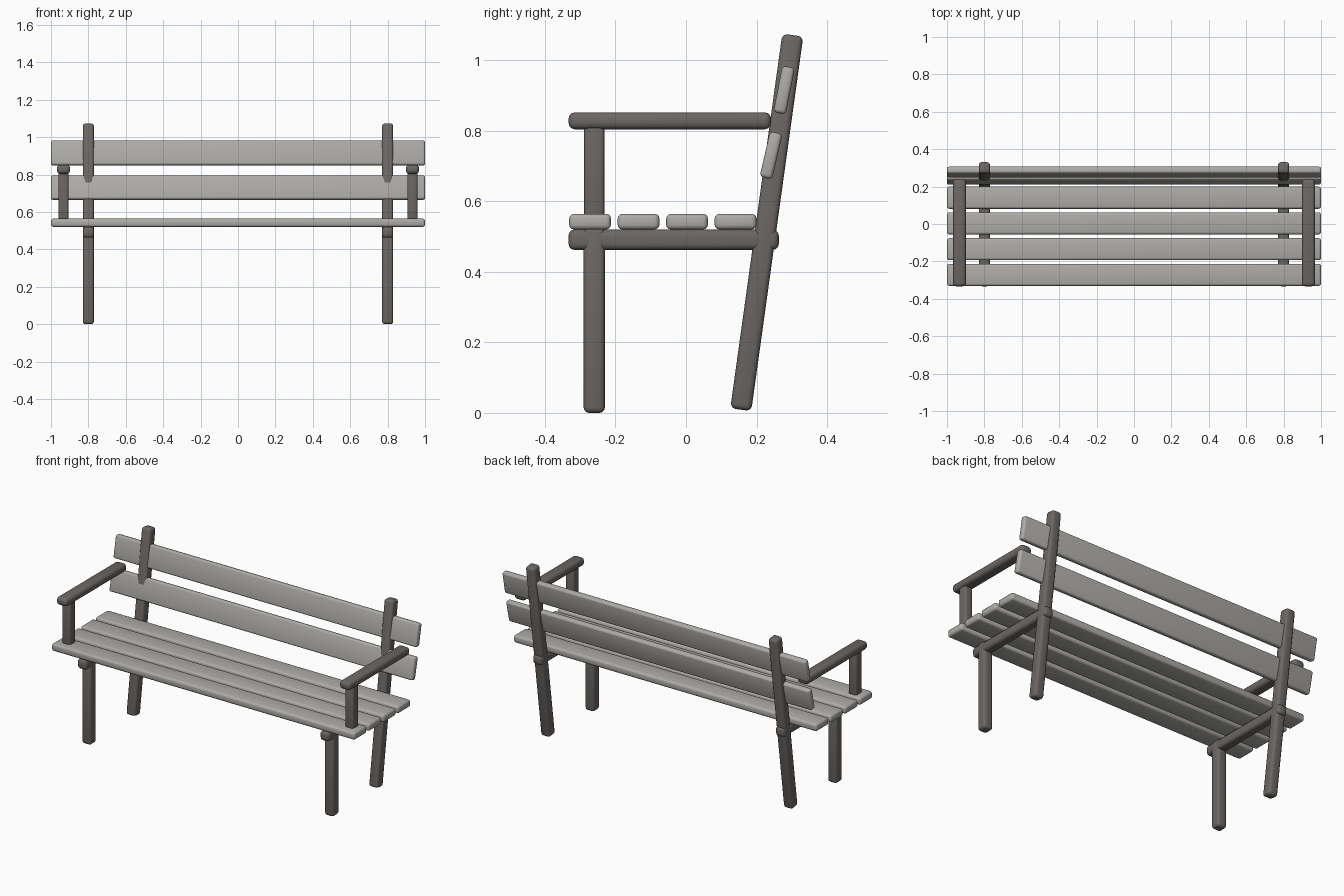
import bpy
from math import radians

if "Cube" in bpy.data.objects:
    bpy.data.objects.remove(bpy.data.objects["Cube"])


def material(name, rgb):
    m = bpy.data.materials.new(name)
    m.diffuse_color = (*rgb, 1)
    m.use_nodes = True
    m.node_tree.nodes["Principled BSDF"].inputs["Base Color"].default_value = m.diffuse_color
    return m


WOOD = material("pale grey wood", (0.42, 0.41, 0.385))
FRAME = material("dark grey frame", (0.15, 0.135, 0.125))


def beam(name, centre, size, mat, bevel, tilt=0):
    """Rounded box; tilt leans its top backwards (degrees)."""
    bpy.ops.mesh.primitive_cube_add(size=1, location=centre)
    ob = bpy.context.object
    ob.name = name
    ob.scale = size
    bpy.ops.object.transform_apply(location=False, rotation=False, scale=True)
    ob.rotation_euler.x = -radians(tilt)
    ob.data.materials.append(mat)
    mod = ob.modifiers.new("rounded edges", 'BEVEL')
    mod.width = bevel
    mod.segments = 3
    bpy.ops.object.modifier_apply(modifier=mod.name)
    bpy.ops.object.shade_smooth_by_angle(angle=radians(40))
    return ob


# Seat slats
for i in range(4):
    beam(f"seat_slat_{i + 1}", (0, -0.272 + i * 0.1375, 0.542),
         (2, 0.118, 0.044), WOOD, 0.013)

# Backrest slats, leaning a little more than the posts
beam("lower_back_slat", (0, 0.241, 0.73), (2, 0.036, 0.132), WOOD, 0.011, 13)
beam("upper_back_slat", (0, 0.278, 0.915), (2, 0.036, 0.134), WOOD, 0.011, 11)

# Frame, mirrored on both sides
for side, s in (("left", -1), ("right", 1)):
    beam(f"{side}_front_leg", (s * 0.8, -0.26, 0.263),
         (0.06, 0.06, 0.526), FRAME, 0.015)
    beam(f"{side}_back_post", (s * 0.8, 0.229, 0.54),
         (0.06, 0.06, 1.072), FRAME, 0.015, 7.9)
    beam(f"{side}_seat_bearer", (s * 0.8, -0.035, 0.491),
         (0.06, 0.596, 0.058), FRAME, 0.017)
    beam(f"{side}_arm_post", (s * 0.933, -0.26, 0.675),
         (0.054, 0.058, 0.29), FRAME, 0.013)
    beam(f"{side}_armrest", (s * 0.933, -0.046, 0.828),
         (0.07, 0.574, 0.048), FRAME, 0.018)
